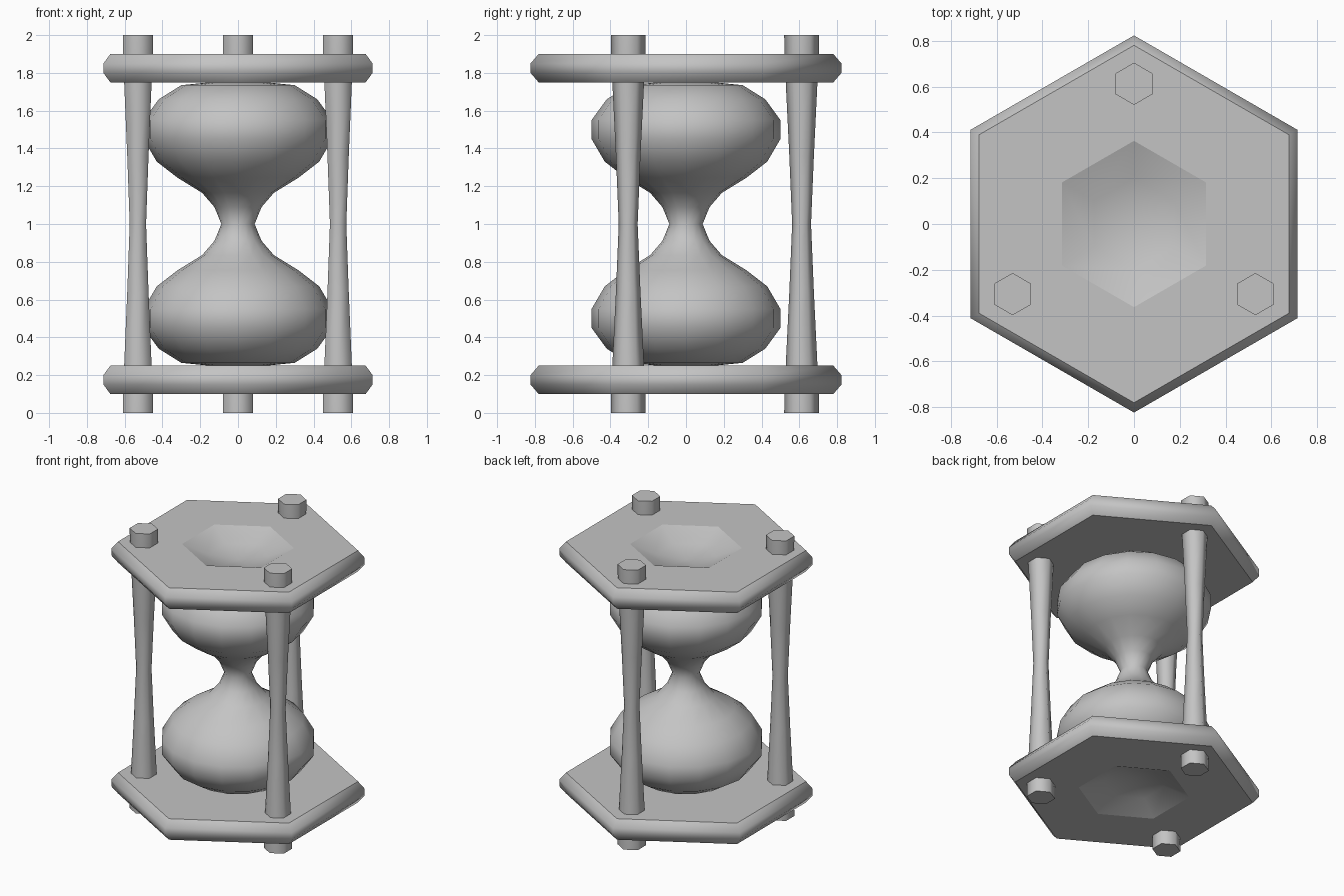
import bpy, bmesh
from math import sin, cos, pi, radians

cube = bpy.data.objects.get("Cube")
if cube:
    bpy.data.objects.remove(cube)

grey = bpy.data.materials.new("plain_grey")
grey.use_nodes = True
grey.diffuse_color = (0.55, 0.55, 0.55, 1)
grey.node_tree.nodes["Principled BSDF"].inputs["Base Color"].default_value = (0.55, 0.55, 0.55, 1)


def lathe(name, profile, sides, at=(0, 0), sharp=50):
    """Turn a (radius, height) profile around z; the first corner points along +y."""
    bm = bmesh.new()
    rings = [[bm.verts.new((r * cos(pi / 2 + 2 * pi * i / sides),
                            r * sin(pi / 2 + 2 * pi * i / sides), z))
              for i in range(sides)] for r, z in profile]
    for low, high in zip(rings, rings[1:]):
        for i in range(sides):
            j = (i + 1) % sides
            bm.faces.new((low[i], low[j], high[j], high[i]))
    bmesh.ops.remove_doubles(bm, verts=bm.verts, dist=0.0005)
    bmesh.ops.recalc_face_normals(bm, faces=bm.faces)
    bm.normal_update()
    # crisp borders around flat areas and at hard corners
    for f in bm.faces:
        f.smooth = True
    for e in bm.edges:
        level = [abs(f.normal.z) > 0.9999 for f in e.link_faces]
        e.smooth = level[0] == level[1] and e.calc_face_angle() < radians(sharp)
    mesh = bpy.data.meshes.new(name)
    bm.to_mesh(mesh)
    bm.free()
    mesh.materials.append(grey)
    ob = bpy.data.objects.new(name, mesh)
    ob.location = (*at, 0)
    bpy.context.collection.objects.link(ob)
    return ob


def flip(profile):
    """Mirror a profile about the middle height."""
    return [(r, 2 - z) for r, z in reversed(profile)]


# hexagonal end plates with rounded rims and a shallow outer hollow
plate = [(0, 0.20), (0.2, 0.165), (0.363, 0.1), (0.78, 0.1), (0.823, 0.15),
         (0.823, 0.2), (0.78, 0.25), (0, 0.25)]
lathe("bottom_plate", plate, 6)
lathe("top_plate", flip(plate), 6)

# glass with two bulbs and a narrow neck
bulb = [(0, 0.25), (0.17, 0.252), (0.3, 0.265), (0.42, 0.34), (0.5, 0.45),
        (0.5, 0.55), (0.43, 0.67), (0.32, 0.755), (0.19, 0.835), (0.125, 0.91)]
lathe("glass", bulb + [(0.088, 1)] + flip(bulb), 16, sharp=80)

# three waisted six-sided posts
half_post = [(0, 0), (0.092, 0), (0.091, 0.1), (0.083, 0.27), (0.065, 0.64)]
post = half_post + [(0.05, 1)] + flip(half_post)
for label, turn in (("back", 90), ("right", 210), ("left", 330)):
    a = radians(turn)
    lathe(label + "_post", post, 6, (0.612 * cos(a), 0.612 * sin(a)), sharp=65)
